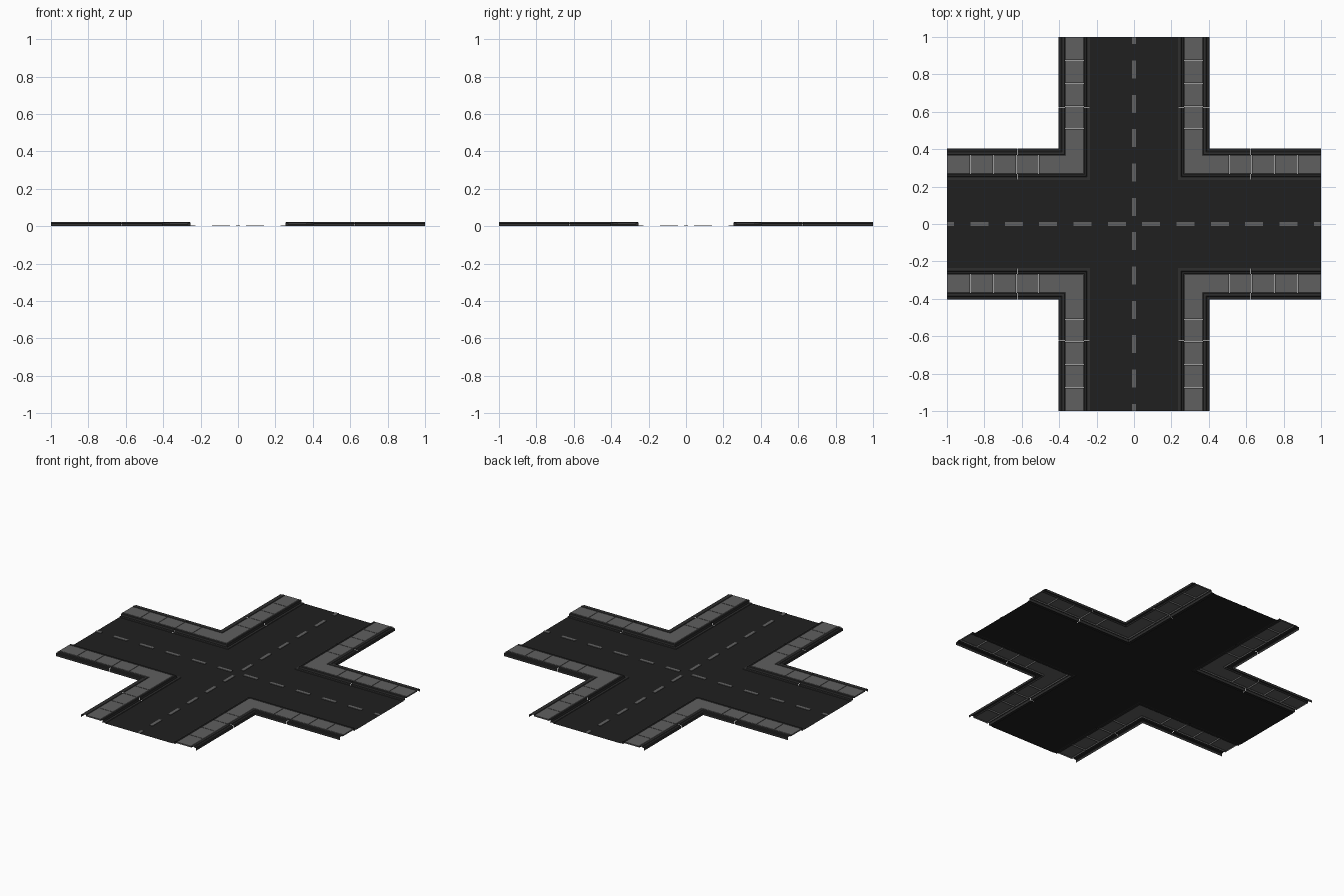
import bpy, math

if "Cube" in bpy.data.objects:
    bpy.data.objects.remove(bpy.data.objects["Cube"])

def material(name, v):
    m = bpy.data.materials.new(name)
    m.diffuse_color = (v, v, v, 1)
    m.use_nodes = True
    m.node_tree.nodes["Principled BSDF"].inputs["Base Color"].default_value = m.diffuse_color
    return m

ASPHALT = material("asphalt", 0.014)
KERB = material("kerb_stone", 0.028)
PAVING = material("paving", 0.115)
PAINT = material("lane_paint", 0.12)

def make(name, verts, faces, mat):
    me = bpy.data.meshes.new(name)
    me.from_pydata(verts, [], faces)
    me.materials.append(mat)
    me.update()
    ob = bpy.data.objects.new(name, me)
    bpy.context.collection.objects.link(ob)
    return ob

def station(s, d, z):
    # s < 0 runs along the x arm, s = 0 is the mitre, s > 0 along the y arm
    if s < 0:
        return (-s, d, z)
    return (d, s if s > 0 else d, z)

def turned(p, k):
    x, y, z = p
    for _ in range(k):
        x, y = -y, x
    return (x, y, z)

def sweep(name, profile, runs, mat, capped=False):
    """Sweep an open profile along station runs, repeated at all four corners."""
    verts, faces = [], []
    n = len(profile)
    for k in range(4):
        for run in runs:
            b = len(verts)
            for s in run:
                verts += [turned(station(s, d, z), k) for d, z in profile]
            for i in range(len(run) - 1):
                for j in range(n - 1):
                    a = b + i * n + j
                    faces.append((a, a + 1, a + n + 1, a + n))
            if capped:
                e = b + (len(run) - 1) * n
                faces.append(tuple(range(b + n - 1, b - 1, -1)))
                faces.append(tuple(range(e, e + n)))
    return make(name, verts, faces, mat)

# Road surface: one cross-shaped sheet
R = 0.237
quarter = [(1, -R, 0.003), (1, R, 0.003), (R, R, 0.003)]
road = [turned(p, k) for k in range(4) for p in quarter]
make("road_surface", road, [tuple(range(12))], ASPHALT)

# Dashed centre lines on both roads
pitch, half, w, z0, z1 = 0.1835, 0.048, 0.01, 0.003, 0.006
verts, faces = [], []
for k in range(4):
    for i in range(6):
        c = pitch * (i + 0.5)
        a, e = c - half, min(c + half, 1)
        b = len(verts)
        for z in (z0, z1):
            verts += [turned(p, k) for p in
                      ((a, -w, z), (e, -w, z), (e, w, z), (a, w, z))]
        faces.append((b + 4, b + 5, b + 6, b + 7))
        for j in range(4):
            n = (j + 1) % 4
            faces.append((b + j, b + n, b + 4 + n, b + 4 + j))
make("lane_dashes", verts, faces, PAINT)

# Kerbs and gutter, split by a fine joint on each arm
g = 0.0015
J = 0.625
kerb_runs = [(-1, -J - g), (-J + g, 0, J - g), (J + g, 1)]
sweep("gutter", [(0.234, 0.003), (0.236, 0.006), (0.25, 0.006), (0.253, 0.003)],
      kerb_runs, KERB)
sweep("inner_kerb", [(0.253, 0.001), (0.254, 0.018), (0.257, 0.021),
                     (0.265, 0.021), (0.267, 0.019), (0.267, 0.010)],
      kerb_runs, KERB)
sweep("outer_kerb", [(0.370, 0.010), (0.370, 0.019), (0.372, 0.021), (0.386, 0.021),
                     (0.389, 0.018), (0.400, 0.018), (0.404, 0.015), (0.404, 0.0)],
      kerb_runs, KERB)

# Paving slabs: an L-shaped corner piece and four slabs along each arm
cuts = [0.51, 0.63, 0.752, 0.876, 1 + g]
slab_runs = [(-cuts[0] + g, 0, cuts[0] - g)]
for a, b in zip(cuts, cuts[1:]):
    slab_runs += [(-b + g, -a - g), (a + g, b - g)]
sweep("paving_slabs", [(0.268, 0.012), (0.268, 0.0185), (0.270, 0.020),
                       (0.367, 0.020), (0.369, 0.0185), (0.369, 0.012)],
      slab_runs, PAVING, capped=True)
